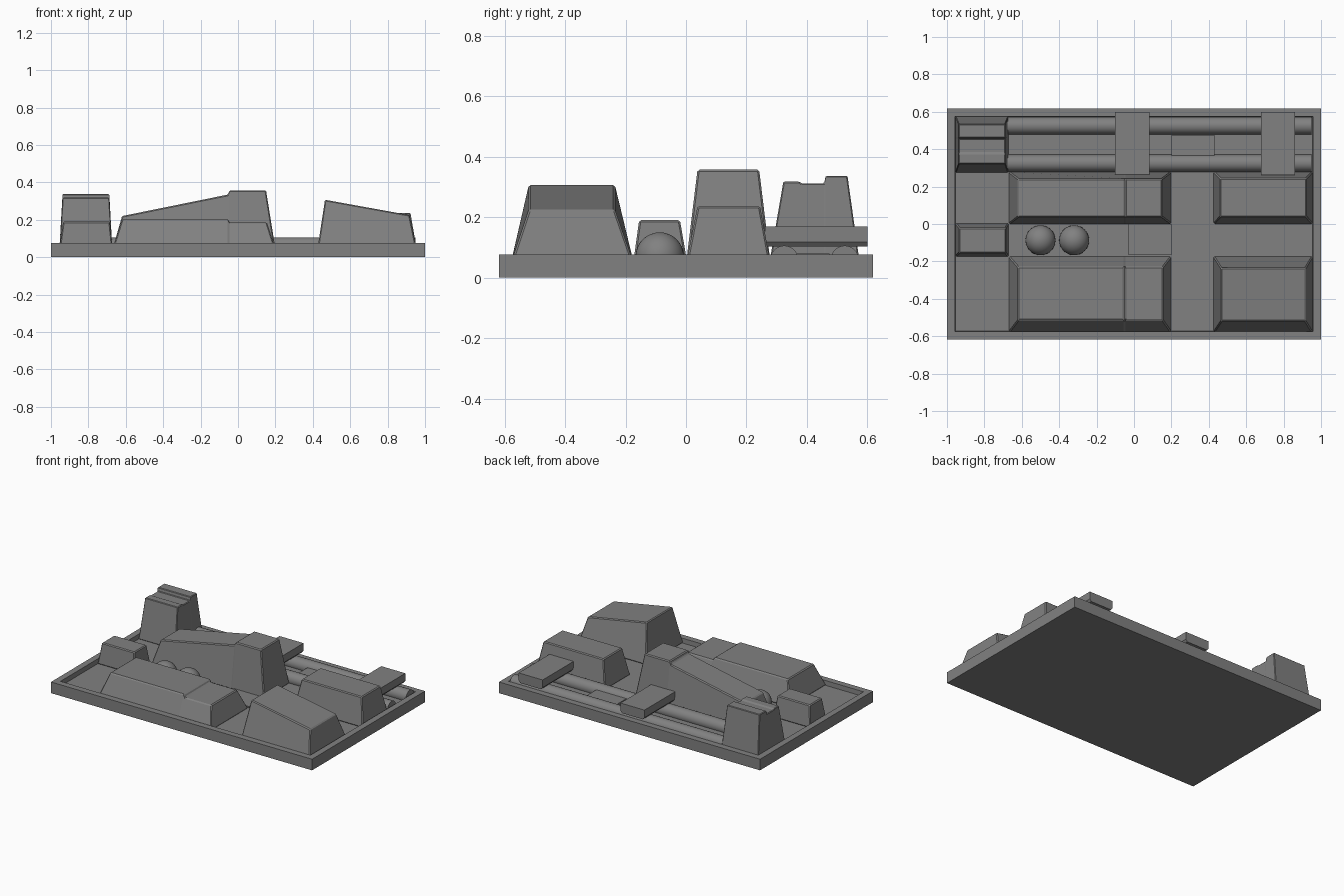
import bpy, bmesh, math

if "Cube" in bpy.data.objects:
    bpy.data.objects.remove(bpy.data.objects["Cube"])

FLOOR = 0.045
dark = bpy.data.materials.new("dark_grey")
dark.diffuse_color = (0.22, 0.22, 0.22, 1)
dark.use_nodes = True
dark.node_tree.nodes["Principled BSDF"].inputs["Base Color"].default_value = dark.diffuse_color


def finish(name, bm, bevel=0.0):
    bmesh.ops.recalc_face_normals(bm, faces=bm.faces)
    me = bpy.data.meshes.new(name)
    bm.to_mesh(me)
    bm.free()
    me.materials.append(dark)
    ob = bpy.data.objects.new(name, me)
    bpy.context.collection.objects.link(ob)
    if bevel:
        mod = ob.modifiers.new("edge_bevel", 'BEVEL')
        mod.width = bevel
        mod.segments = 1
        mod.limit_method = 'ANGLE'
    return ob


def bridge(bm, rings):
    """Skin a row of vertex rings and cap both ends."""
    for a, b in zip(rings, rings[1:]):
        for k in range(len(a)):
            n = (k + 1) % len(a)
            bm.faces.new((a[k], a[n], b[n], b[k]))
    bm.faces.new(rings[0])
    bm.faces.new(rings[-1][::-1])


def tapered(name, foot, side, top, swap=False, bottom=FLOOR, bevel=0.006):
    """Loft along one axis: foot=(u0,u1,v0,v1), side=(v0,v1) at the top, top=[(u,z)...]."""
    u0, u1, v0, v1 = foot
    bm = bmesh.new()
    rings = []
    for i, (u, z) in enumerate(top):
        b = u0 if i == 0 else u1 if i == len(top) - 1 else u
        pts = [(b, v0, bottom), (b, v1, bottom), (u, side[1], z), (u, side[0], z)]
        rings.append([bm.verts.new((q, p, r) if swap else (p, q, r)) for p, q, r in pts])
    bridge(bm, rings)
    return finish(name, bm, bevel)


def box(name, x0, x1, y0, y1, z0, z1):
    return tapered(name, (x0, x1, y0, y1), (y0, y1), [(x0, z1), (x1, z1)], bottom=z0, bevel=0)


# Base plate with a shallow recessed tray
bm = bmesh.new()
bmesh.ops.create_cube(bm, size=1)
for v in bm.verts:
    v.co = (v.co.x * 2, v.co.y * 1.236, (v.co.z + 0.5) * 0.077)
top_face = max(bm.faces, key=lambda f: f.calc_center_median().z)
bmesh.ops.inset_region(bm, faces=[top_face], thickness=0.043, use_even_offset=True)
bmesh.ops.inset_region(bm, faces=[top_face], thickness=0.002, use_even_offset=True)
for v in top_face.verts:
    v.co.z = FLOOR
finish("base_tray", bm)

# Large stepped and sloped blocks
tapered("front_left_block", (-0.67, 0.2, -0.58, -0.172), (-0.515, -0.23),
        [(-0.62, 0.205), (-0.055, 0.205), (-0.045, 0.185), (0.155, 0.185)])
tapered("front_right_block", (0.425, 0.955, -0.58, -0.172), (-0.52, -0.235),
        [(0.465, 0.307), (0.918, 0.225)])
tapered("sloped_tall_block", (-0.67, 0.2, 0.0, 0.28), (0.038, 0.242),
        [(-0.62, 0.22), (-0.053, 0.335), (-0.045, 0.357), (0.15, 0.357)])
tapered("back_right_block", (0.425, 0.955, 0.0, 0.28), (0.038, 0.245),
        [(0.46, 0.237), (0.922, 0.237)])
tapered("small_left_block", (-0.955, -0.67, -0.175, 0.005), (-0.155, -0.02),
        [(-0.935, 0.19), (-0.685, 0.19)])

# Back corner tower with a notched top
tapered("corner_tower", (0.275, 0.575, -0.955, -0.672), (-0.938, -0.688),
        [(0.322, 0.318), (0.375, 0.318), (0.38, 0.312), (0.457, 0.312),
         (0.462, 0.337), (0.534, 0.337)], swap=True)

# Low panels
box("centre_panel", -0.03, 0.2, -0.165, 0.0, 0.03, 0.055)
box("pipe_spacer", 0.2, 0.43, 0.367, 0.475, 0.03, 0.08)

# Domes, flattened where they sink into the tray
for i, x in enumerate((-0.5, -0.32)):
    bpy.ops.mesh.primitive_uv_sphere_add(segments=32, ring_count=16, radius=0.08,
                                         location=(x, -0.087, 0.07))
    dome = bpy.context.object
    dome.name = f"dome_{i + 1}"
    for v in dome.data.vertices:
        v.co.z = max(v.co.z, -0.035)
    dome.data.materials.append(dark)
    bpy.ops.object.shade_smooth_by_angle()

# Pipes
for i, y in enumerate((0.325, 0.525)):
    bpy.ops.mesh.primitive_cylinder_add(vertices=32, radius=0.046, depth=1.63,
                                        location=(0.135, y, 0.06),
                                        rotation=(0, math.pi / 2, 0))
    pipe = bpy.context.object
    pipe.name = f"pipe_{i + 1}"
    pipe.data.materials.append(dark)
    bpy.ops.object.shade_smooth_by_angle()

# Clamps lying across the pipes, with chamfered lower edges
for i, x in enumerate((-0.01, 0.77)):
    bm = bmesh.new()
    section = [(-0.08, 0.103), (0.08, 0.103), (0.092, 0.118),
               (0.092, 0.17), (-0.092, 0.17), (-0.092, 0.118)]
    bridge(bm, [[bm.verts.new((x + a, y, z)) for a, z in section] for y in (0.262, 0.6)])
    finish(f"pipe_clamp_{i + 1}", bm)
